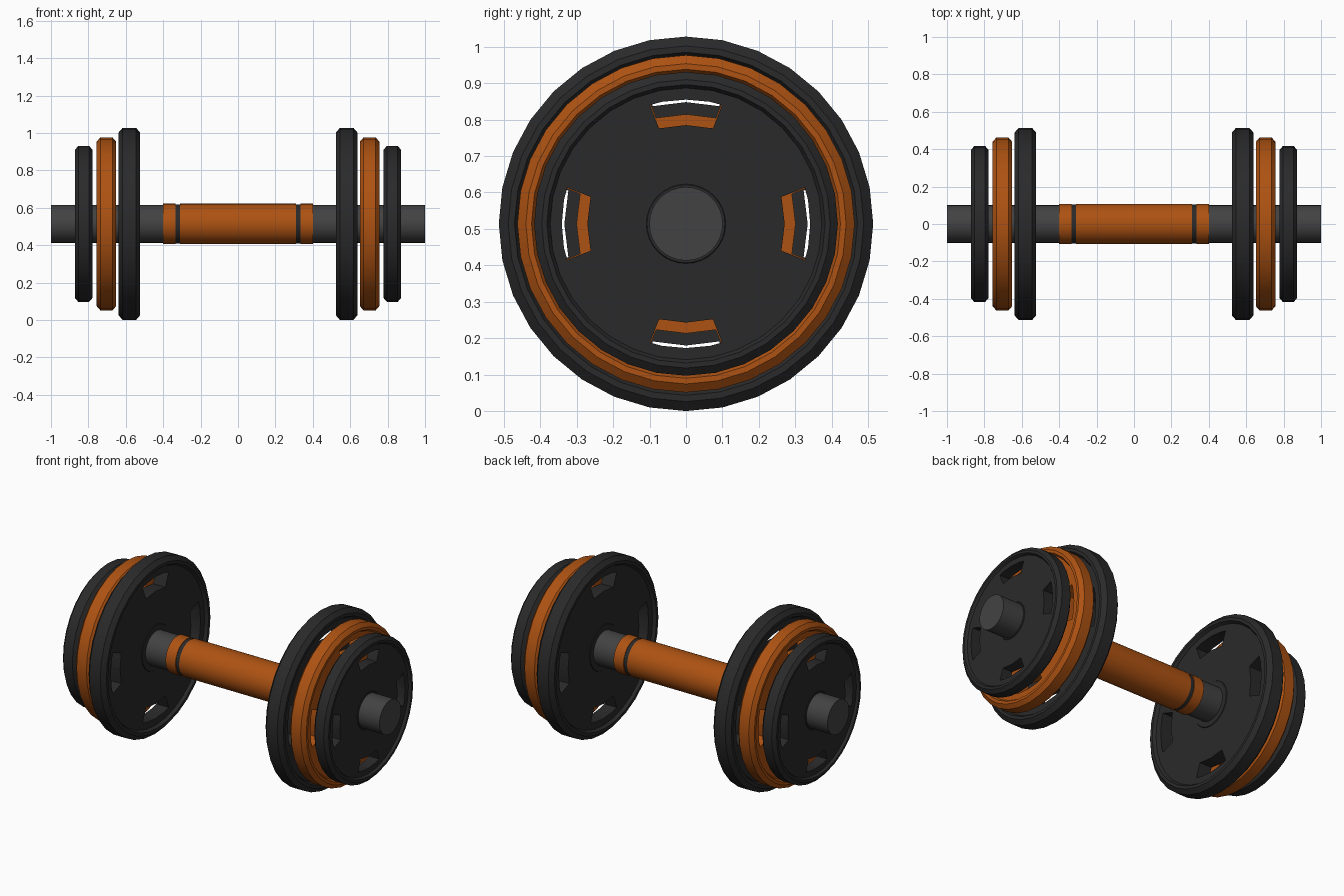
import bpy, bmesh
from math import cos, sin, tau

if "Cube" in bpy.data.objects:
    bpy.data.objects.remove(bpy.data.objects["Cube"])

CZ = 0.514      # axis height
SIDES = 32


def material(name, rgb):
    m = bpy.data.materials.new(name)
    m.diffuse_color = (*rgb, 1)
    m.use_nodes = True
    m.node_tree.nodes["Principled BSDF"].inputs["Base Color"].default_value = m.diffuse_color
    return m


BLACK = material("black_rubber", (0.023, 0.023, 0.023))
STEEL = material("dark_steel", (0.055, 0.055, 0.055))
ORANGE = material("orange_rubber", (0.42, 0.085, 0.006))


def mesh_object(name, bm, mat=None):
    bmesh.ops.recalc_face_normals(bm, faces=bm.faces)
    me = bpy.data.meshes.new(name)
    bm.to_mesh(me)
    bm.free()
    ob = bpy.data.objects.new(name, me)
    bpy.context.collection.objects.link(ob)
    ob.location.z = CZ
    if mat:
        me.materials.append(mat)
    return ob


def smooth(ob):
    bpy.ops.object.select_all(action='DESELECT')
    ob.select_set(True)
    bpy.context.view_layer.objects.active = ob
    bpy.ops.object.shade_smooth_by_angle(angle=0.45)


def lathe(name, profile, mat):
    """Closed solid turned around x from (x, radius) points, with capped ends."""
    bm = bmesh.new()
    rings = [[bm.verts.new((x, r * sin(tau * i / SIDES), r * cos(tau * i / SIDES)))
              for i in range(SIDES)] for x, r in profile]
    for a, b in zip(rings, rings[1:]):
        for i in range(SIDES):
            j = (i + 1) % SIDES
            bm.faces.new((a[i], a[j], b[j], b[i]))
    bm.faces.new(rings[0])
    bm.faces.new(rings[-1])
    return mesh_object(name, bm, mat)


def slot_cutter(name, x, scale):
    """Four curved window prisms around the axis."""
    outline = [(-0.074, 0.262), (0, 0.271), (0.074, 0.262), (0.099, 0.326),
               (0.066, 0.335), (0, 0.341), (-0.066, 0.335), (-0.099, 0.326)]
    bm = bmesh.new()
    for k in range(4):
        c, s = cos(k * tau / 4), sin(k * tau / 4)
        ends = [[bm.verts.new((x + dx, scale * (c * y - s * z), scale * (s * y + c * z)))
                 for y, z in outline] for dx in (-0.1, 0.1)]
        bm.faces.new(ends[0])
        bm.faces.new(ends[1])
        n = len(outline)
        for i in range(n):
            j = (i + 1) % n
            bm.faces.new((ends[0][i], ends[0][j], ends[1][j], ends[1][i]))
    ob = mesh_object(name, bm)
    ob.hide_render = True
    return ob


def plate(name, x, radius, mat):
    s = radius / 0.417
    # half profile: hub, recessed web, rim, chamfer
    half = [(0.036, 0.107), (0.033, 0.109), (0.033, 0.373), (0.047, 0.382),
            (0.047, 0.396), (0.029, 0.417)]
    prof = [(x - s * h, s * r) for h, r in half] + \
           [(x + s * h, s * r) for h, r in reversed(half)]
    ob = lathe(name, prof, mat)
    cutter = slot_cutter(name + "_slot_cutter", x, s)
    mod = ob.modifiers.new("slots", 'BOOLEAN')
    mod.operation = 'DIFFERENCE'
    mod.solver = 'EXACT'
    mod.object = cutter
    bpy.context.view_layer.objects.active = ob
    bpy.ops.object.modifier_apply(modifier="slots")
    bpy.data.objects.remove(cutter)
    smooth(ob)


def sleeve(name, x0, x1, r, mat):
    smooth(lathe(name, [(x0, r), (x1, r)], mat))


# Bar and grip
sleeve("bar", -1, 1, 0.101, STEEL)
sleeve("grip_middle", -0.311, 0.311, 0.108, ORANGE)

for side, sgn in (("left", -1), ("right", 1)):
    # Grip ends with dark bands
    sleeve(f"grip_band_{side}", sgn * 0.311, sgn * 0.335, 0.105, BLACK)
    sleeve(f"grip_end_{side}", sgn * 0.335, sgn * 0.4, 0.108, ORANGE)
    # Weight plates, same shape at three sizes
    plate(f"large_plate_{side}", sgn * 0.581, 0.514, BLACK)
    plate(f"medium_plate_{side}", sgn * 0.7035, 0.463, ORANGE)
    plate(f"small_plate_{side}", sgn * 0.825, 0.417, BLACK)
